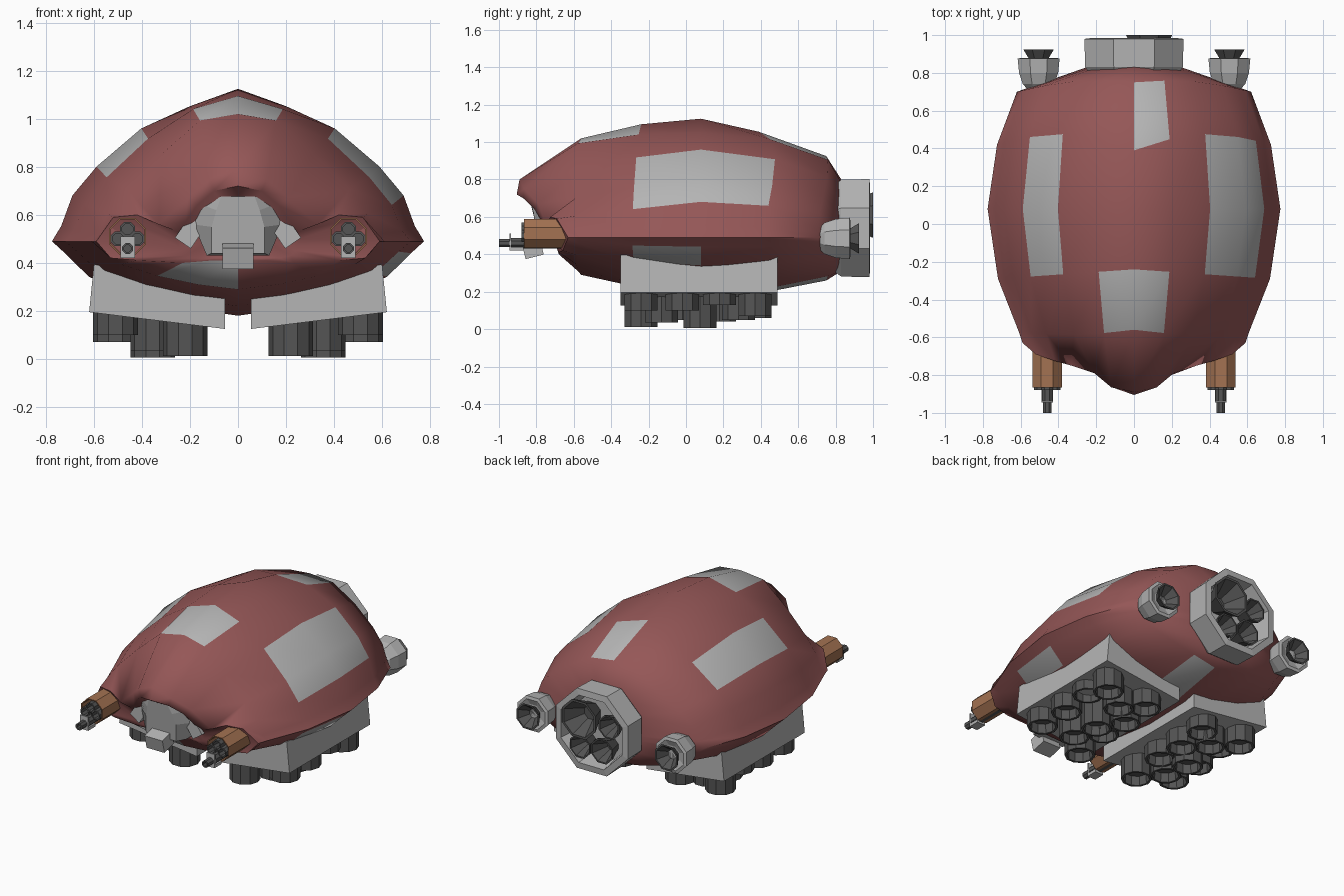
import bpy, bmesh, math
from mathutils import Vector

if "Cube" in bpy.data.objects:
    bpy.data.objects.remove(bpy.data.objects["Cube"])


def material(name, rgb):
    m = bpy.data.materials.new(name)
    m.use_nodes = True
    m.diffuse_color = (*rgb, 1)
    m.node_tree.nodes["Principled BSDF"].inputs["Base Color"].default_value = (*rgb, 1)
    return m


RED = material("dull red", (0.30, 0.095, 0.095))
GRAY = material("light gray", (0.46, 0.46, 0.46))
DARK = material("dark gray", (0.09, 0.09, 0.09))
BROWN = material("copper brown", (0.37, 0.17, 0.085))


def loft(name, rings, mats, paint=None, tip=None, smooth=None):
    """Skin a row of closed rings; paint(segment, column) picks the material."""
    bm = bmesh.new()
    rows = [[bm.verts.new(p) for p in ring] for ring in rings]
    n = len(rows[0])
    for i, (a, b) in enumerate(zip(rows, rows[1:])):
        for k in range(n):
            j = (k + 1) % n
            f = bm.faces.new((a[k], a[j], b[j], b[k]))
            f.material_index = paint(i, k) if paint else 0
    if tip:
        t = bm.verts.new(tip)
        for k in range(n):
            bm.faces.new((rows[0][k], rows[0][(k + 1) % n], t))
    else:
        bm.faces.new(rows[0])
    bm.faces.new(rows[-1])
    bmesh.ops.recalc_face_normals(bm, faces=bm.faces)
    me = bpy.data.meshes.new(name)
    bm.to_mesh(me)
    bm.free()
    ob = bpy.data.objects.new(name, me)
    bpy.context.collection.objects.link(ob)
    for m in mats:
        me.materials.append(m)
    if smooth:
        bpy.ops.object.select_all(action='DESELECT')
        ob.select_set(True)
        bpy.context.view_layer.objects.active = ob
        bpy.ops.object.shade_smooth_by_angle(angle=math.radians(smooth))
    return ob


def lathe(name, centre, axis, profile, sides, mat):
    """Turn (radius, distance) pairs around an axis."""
    q = Vector((0, 0, 1)).rotation_difference(Vector(axis))
    rings = []
    for r, d in profile:
        angles = [math.tau * (k + 0.5) / sides for k in range(sides)]
        rings.append([Vector(centre) + q @ Vector((r * math.cos(a), r * math.sin(a), d))
                      for a in angles])
    return loft(name, rings, [mat])


def box(name, centre, size, mat, tilt=(0, 0, 0)):
    x, y, z = (s / 2 for s in size)
    rings = [[(-x, s, -z), (x, s, -z), (x, s, z), (-x, s, z)] for s in (-y, y)]
    ob = loft(name, rings, [mat])
    ob.location, ob.rotation_euler = centre, tilt
    return ob


def mirrored(half):
    return half + [(-x, y, z) for x, y, z in reversed(half) if x > 0]


# Hull: one cross-section scaled along the body, with an arched front edge
RIM = 0.49
section = [(0, 1), (.26, .88), (.52, .74), (.76, .49), (.89, .30), (.95, .10), (1, 0),
           (.93, -.16), (.80, -.48), (.55, -.72), (.27, -.90), (0, -1)]
# y, rim sweep, flank bulge, half width, top, bottom, shoulder height share, flank pinch
stations = [(-.56, .01, -.02, .61, 1.02, .29, .95, 1.25),
            (-.24, .05, 0, .72, 1.095, .22, .91, 1.15),
            (.08, 0, 0, .775, 1.125, .18, .885, 1),
            (.39, -.03, .07, .725, 1.055, .19, .93, 1),
            (.75, .05, .03, .62, .925, .26, .955, 1),
            (.83, 0, 0, .25, .80, .31, .95, 1)]
brow = [(0, -.89, .80), (.12, -.865, .75), (.21, -.79, .67), (.33, -.75, .56),
        (.42, -.725, .60), (.52, -.69, .59), (.59, -.63, RIM), (.53, -.66, .42),
        (.42, -.68, .41), (.23, -.68, .40), (.11, -.67, .41), (0, -.67, .41)]
lip = [(0, -.905, .72), (.10, -.87, .70), (.17, -.81, .64), (.22, -.77, .57),
       (.25, -.73, .53), (.26, -.72, .50), (.25, -.71, .47), (.24, -.70, .45),
       (.22, -.69, .43), (.17, -.68, .42), (.10, -.67, .42), (0, -.67, .42)]
rings = [mirrored(lip), mirrored(brow)]
for y, sweep, bulge, w, top, bottom, shoulder, pinch in stations:
    half = []
    for k, (u, v) in enumerate(section):
        if v > 0:
            v = shoulder if k == 1 else v ** pinch
        half.append((w * u, y - sweep * u + bulge * math.sin(math.pi * u),
                     RIM + v * (top - RIM if v > 0 else RIM - bottom)))
    rings.append(mirrored(half))

# Bare metal panels, as (segment, column) of the hull grid
panels = {(2, 0), (2, 21), (3, 2), (3, 3), (4, 2), (4, 3), (3, 19), (4, 19),
          (5, 0), (3, 7), (1, 11), (1, 12), (5, 10)}
loft("hull", rings, [RED, GRAY], paint=lambda i, k: int((i, k) in panels),
     tip=(0, -.62, .55), smooth=62)

# Cockpit under the brow
glass = [(.065, -.835, .69), (.09, -.815, .62), (.11, -.80, .55), (.11, -.80, .44)]
frame = [(.11, -.80, .71), (.175, -.77, .65), (.185, -.74, .56), (.13, -.72, .43)]
rear = [(x, -.60, z) for x, y, z in frame]
loft("cockpit", [mirrored(glass), mirrored(frame), mirrored(rear)], [GRAY])
box("chin_sensor", (0, -.82, .43), (.13, .10, .09), GRAY, (.25, 0, 0))

# Main engine with a cluster of flared nozzles
BACK, FRONT, DOWN = (0, 1, 0), (0, -1, 0), (0, 0, -1)
lathe("main_engine", (0, .83, .54), BACK,
      [(.22, -.08), (.28, 0), (.284, .15), (.24, .155), (.22, .03)], 8, GRAY)


def nozzle(name, x, z, r, y0, y1):
    d = y1 - y0
    lathe(name, (x, y0, z), BACK,
          [(r * .45, 0), (r, d), (r * .88, d), (r * .35, d * .2)], 8, DARK)


nozzle("large_nozzle", .08, .61, .132, .85, 1.0)
for x, z, r in ((-.12, .60, .08), (-.07, .43, .085), (.09, .42, .08)):
    nozzle("small_nozzle", x, z, r, .85, .975)

# Tube rows in each pod: x, then (y, height of the mouth)
tube_rows = [(.22, [(-.24, .012), (-.02, .05), (.18, .04), (.37, .06)]),
             (.355, [(-.13, .035), (.075, .005), (.28, .05)]),
             (.51, [(-.24, .10), (-.02, .10), (.18, .13), (.37, .07)])]

for side, s in (("left", 1), ("right", -1)):
    # Cheek block beside the cockpit
    box(side + "_cheek", (s * .19, -.69, .54), (.08, .12, .14), GRAY, (0, s * -.6, 0))

    # Side thruster
    lathe(side + "_thruster", (s * .505, .70, .485), BACK,
          [(.05, 0), (.09, .04), (.112, .10), (.12, .175), (.10, .18), (.06, .165)], 8, GRAY)
    nozzle(side + "_thruster_nozzle", s * .505, .485, .088, .85, .925)

    # Gun: an open housing around a cluster of barrels
    gx = s * .46
    lathe(side + "_gun_housing", (gx, -.60, .51), FRONT,
          [(.084, 0), (.084, .265), (.077, .265), (.077, .06)], 8, BROWN)
    lathe(side + "_gun_mount", (gx, -.65, .51), FRONT, [(.076, 0), (.076, .02)], 8, RED)
    for dx, dz in ((0, .04), (.04, 0), (-.04, 0)):
        lathe(side + "_short_barrel", (gx + dx, -.66, .50 + dz), FRONT,
              [(.033, 0), (.033, .22), (.024, .22), (.024, .17)], 8, DARK)
    lathe(side + "_long_barrel", (gx, -.66, .46), FRONT,
          [(.03, 0), (.03, .28), (.024, .28), (.024, .34), (.015, .34), (.015, .31)], 8, DARK)
    box(side + "_barrel_rest", (gx, -.905, .43), (.06, .07, .02), GRAY)
    box(side + "_barrel_sight", (gx, -.94, .465), (.06, .008, .09), GRAY)

    # Launcher pod with downward tubes
    outline = [(.055, .125), (.62, .195), (.60, .395), (.055, .26)]
    loft(side + "_pod", [[(s * x, y, z) for x, z in outline] for y in (-.35, .49)], [GRAY])
    for x, tubes in tube_rows:
        for y, mouth in tubes:
            d = .18 - mouth
            lathe(side + "_launch_tube", (s * x, y, .18), DOWN,
                  [(.093, -.02), (.093, d), (.078, d), (.074, d - .06)], 10, DARK)
